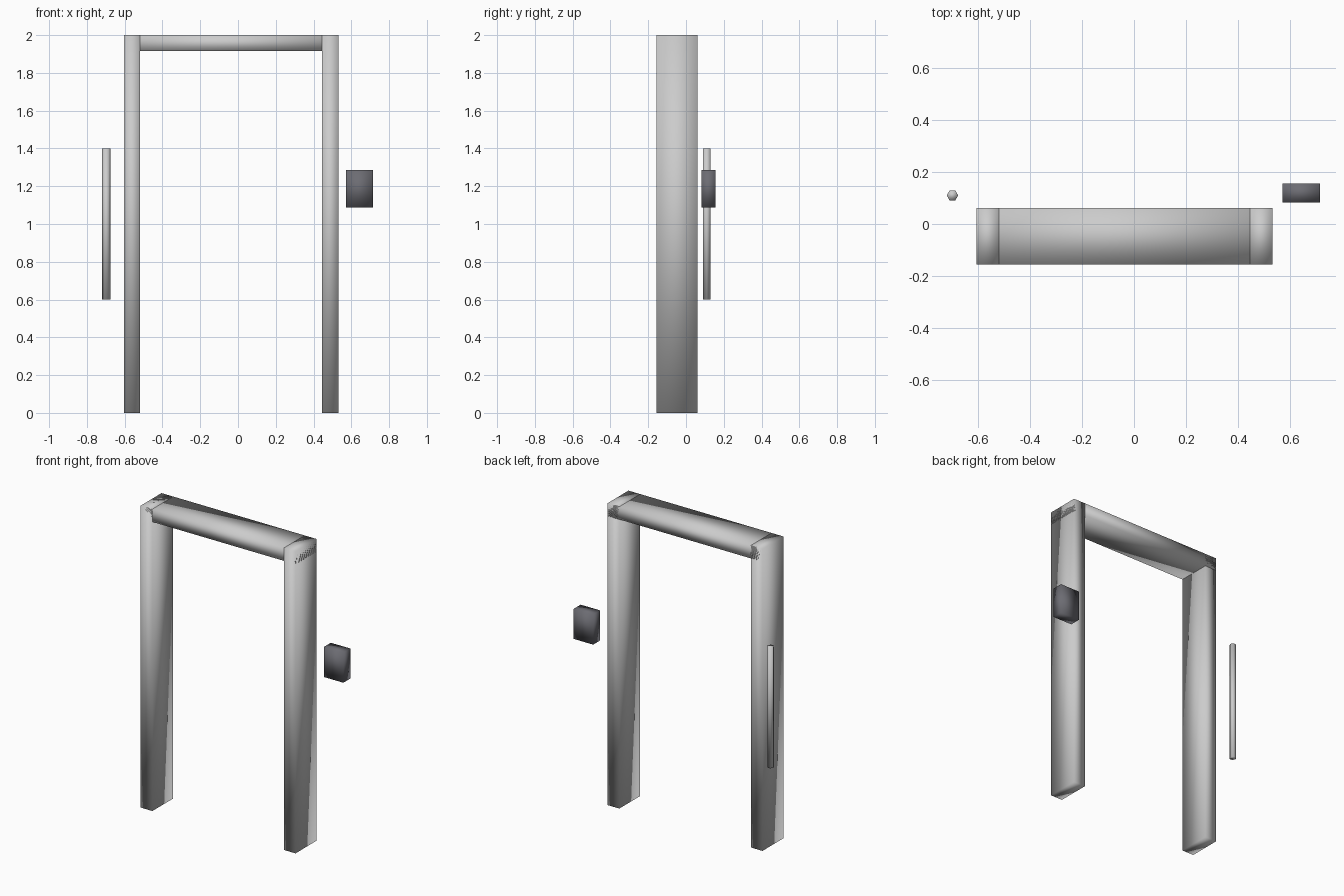
import bpy

if "Cube" in bpy.data.objects:
    bpy.data.objects.remove(bpy.data.objects["Cube"])


def finish(obj, name):
    obj.name = name
    obj.data.name = name
    for p in obj.data.polygons:
        p.use_smooth = True
    return obj


def box(name, x, y, z):
    """Box from (min, max) ranges on each axis."""
    bpy.ops.mesh.primitive_cube_add(size=1)
    obj = bpy.context.object
    ranges = (x, y, z)
    for v in obj.data.vertices:
        v.co = [r[0] if c < 0 else r[1] for c, r in zip(v.co, ranges)]
    return finish(obj, name)


# Door frame: two posts and a lintel that runs over their full width
X0, X1, W = -0.604, 0.531, 0.086
DEPTH = (-0.156, 0.062)
box("left_post", (X0, X0 + W), DEPTH, (0, 2))
box("right_post", (X1 - W, X1), DEPTH, (0, 2))
box("lintel", (X0, X1), DEPTH, (1.915, 2))

# Hexagonal handle bar, points facing left and right
bpy.ops.mesh.primitive_cylinder_add(vertices=6, radius=0.022, depth=0.8,
                                    location=(-0.697, 0.11, 1.0),
                                    rotation=(0, 0, 0.5235988))
finish(bpy.context.object, "handle_bar")

# Dark control panel
panel = box("control_panel", (0.571, 0.714), (0.083, 0.156), (1.088, 1.287))
dark = bpy.data.materials.new("dark_grey")
dark.diffuse_color = (0.15, 0.15, 0.17, 1)
dark.use_nodes = True
dark.node_tree.nodes["Principled BSDF"].inputs["Base Color"].default_value = dark.diffuse_color
panel.data.materials.append(dark)
